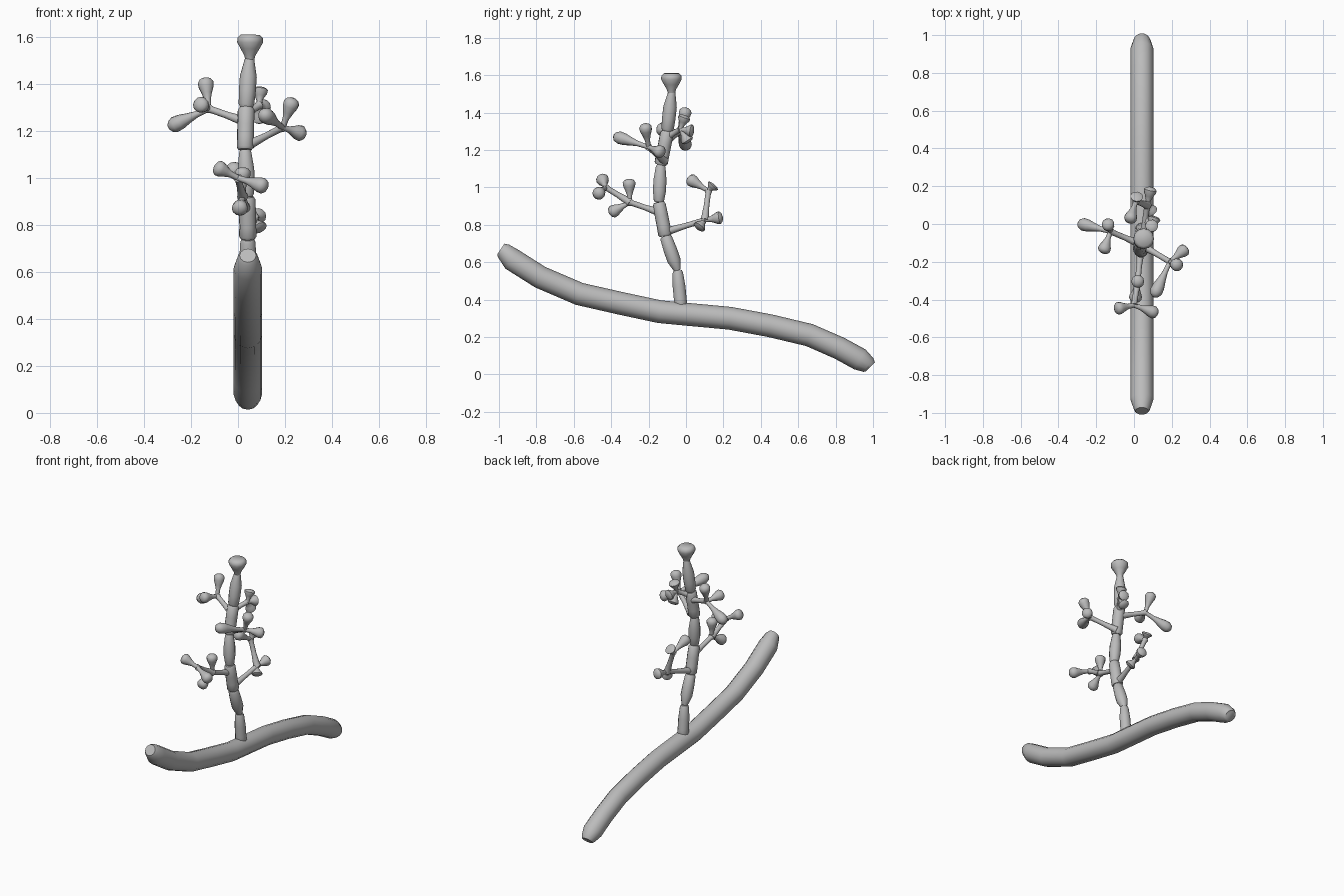
import bpy, bmesh
from math import pi, sin, cos
from mathutils import Vector

cube = bpy.data.objects.get("Cube")
if cube:
    bpy.data.objects.remove(cube)

grey = bpy.data.materials.new("plain grey")
grey.use_nodes = True
grey.diffuse_color = (0.5, 0.5, 0.5, 1)
grey.node_tree.nodes["Principled BSDF"].inputs["Base Color"].default_value = (0.5, 0.5, 0.5, 1)


def loft(name, path, radii, sides=12):
    """Round tube through the path points, with one radius per point."""
    path = [Vector(p) for p in path]
    bm = bmesh.new()
    rings = []
    for i, (p, r) in enumerate(zip(path, radii)):
        tangent = path[min(i + 1, len(path) - 1)] - path[max(i - 1, 0)]
        turn = tangent.to_track_quat('Z', 'Y')
        angles = [2 * pi * k / sides for k in range(sides)]
        rings.append([bm.verts.new(p + turn @ Vector((r * cos(a), r * sin(a), 0))) for a in angles])
    for low, high in zip(rings, rings[1:]):
        for k in range(sides):
            n = (k + 1) % sides
            bm.faces.new((low[k], low[n], high[n], high[k]))
    bm.faces.new(rings[0][::-1])
    bm.faces.new(rings[-1])
    mesh = bpy.data.meshes.new(name)
    bm.to_mesh(mesh)
    bm.free()
    mesh.materials.append(grey)
    ob = bpy.data.objects.new(name, mesh)
    bpy.context.collection.objects.link(ob)
    bpy.ops.object.select_all(action='DESELECT')
    ob.select_set(True)
    bpy.context.view_layer.objects.active = ob
    bpy.ops.object.shade_smooth_by_angle(angle=0.8)


def straight(name, start, end, profile):
    """Tube from start to end, profile gives (fraction, radius) pairs."""
    a, b = Vector(start), Vector(end)
    loft(name, [a.lerp(b, t) for t, r in profile], [r for t, r in profile])


STALK = [(0, .024), (.12, .02), (.5, .015), (.9, .015), (1, .02)]
BUD = [(0, .012), (.3, .014), (.5, .022), (.7, .032), (.85, .034), (.95, .025), (1, .01)]


def branch(name, start, node, tips):
    straight(name + "_stalk", start, node, STALK)
    for i, tip in enumerate(tips):
        straight(f"{name}_bud_{i + 1}", node, tip, BUD)


# Sloping root stock
root = [(-.99, .67), (-.975, .66), (-.93, .615), (-.78, .52), (-.57, .43), (-.35, .38), (-.14, .335),
        (.02, .32), (.235, .30), (.45, .26), (.66, .21), (.82, .14), (.93, .08), (.975, .05), (.985, .04)]
loft("root_stock", [(.042, y, z) for y, z in root],
     [.035, .045] + [.061] * (len(root) - 4) + [.045, .035])

# Jointed main stem
joints = [(.042, -.025, .34), (.042, -.045, .555), (.042, -.11, .74), (.04, -.145, .92),
          (.03, -.135, 1.12), (.035, -.10, 1.30), (.05, -.075, 1.52)]
ends = [(.036, .028), (.022, .032), (.037, .034), (.029, .027), (.036, .036), (.033, .02)]
for i, (r0, r1) in enumerate(ends):
    mid = .036 if i else .034
    straight(f"stem_segment_{i + 1}", joints[i], joints[i + 1],
             [(0, r0 * .8), (.06, r0), (.3, mid), (.6, mid), (.94, r1), (1, r1 * .8)])

# Flared bud on top
straight("top_bud", (.05, -.078, 1.5), (.052, -.078, 1.61),
         [(0, .018), (.2, .024), (.45, .04), (.7, .055), (.88, .054), (1, .04)])

# Side branches with their buds
branch("left_upper", (.045, -.115, 1.14), (.19, -.2, 1.215),
       [(.235, -.22, 1.34), (.28, -.125, 1.185), (.105, -.385, 1.275)])
branch("right_upper", (.03, -.105, 1.24), (-.125, -.04, 1.295),
       [(-.14, .005, 1.425), (-.295, .005, 1.215), (-.165, -.155, 1.315)])
branch("back_upper", (.035, -.1, 1.27), (.09, -.03, 1.31),
       [(.095, -.005, 1.385), (.11, .04, 1.30), (.09, .015, 1.24)])
branch("back_lower", (.042, -.1, .765), (.07, .1, .825),
       [(.09, .195, .84), (.095, .065, .78)])
branch("back_riser", (.07, .1, .825), (.01, .12, .98),
       [(-.025, .01, 1.05), (.015, .15, 1.015)])
branch("front_lower", (.035, -.14, .865), (.02, -.3, .92),
       [(.02, -.305, 1.045), (.005, -.41, .86)])
branch("front_outer", (.02, -.3, .92), (.0, -.43, 1.0),
       [(-.1, -.45, 1.05), (.125, -.475, .96)])
